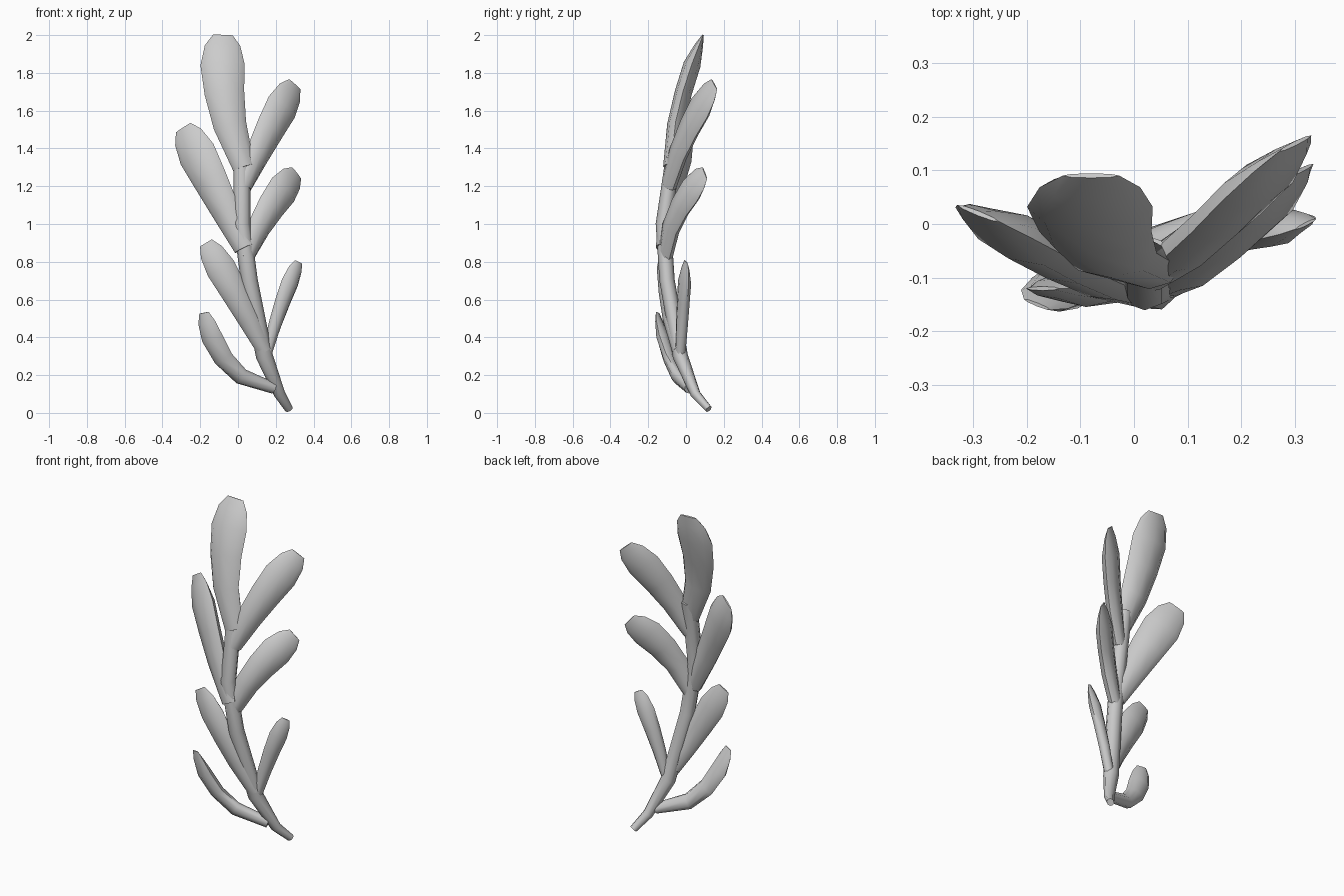
import bpy, bmesh, math
from mathutils import Vector

cube = bpy.data.objects.get("Cube")
if cube:
    bpy.data.objects.remove(cube)

grey = bpy.data.materials.new("plain grey")
grey.use_nodes = True
grey.diffuse_color = (0.6, 0.6, 0.6, 1)
grey.node_tree.nodes["Principled BSDF"].inputs["Base Color"].default_value = grey.diffuse_color

SIDES = 8
# Leaf profile: position along the leaf, share of width, share of thickness
LEAF_PROFILE = [(0, 0.5, 0.9), (0.35, 0.75, 1), (0.6, 0.9, 1),
                (0.8, 1, 1), (0.93, 0.8, 0.5), (1, 0.45, 0.1)]


def loft(name, points, widths, depths, facing):
    """Join elliptical rings along the points into a smooth closed tube."""
    bm = bmesh.new()
    loops = []
    last = len(points) - 1
    for i, (point, width, depth) in enumerate(zip(points, widths, depths)):
        along = (points[min(i + 1, last)] - points[max(i - 1, 0)]).normalized()
        side = along.cross(facing).normalized()
        front = side.cross(along)
        angles = [math.tau * k / SIDES for k in range(SIDES)]
        loops.append([bm.verts.new(point + side * math.cos(a) * width
                                   + front * math.sin(a) * depth) for a in angles])
    for low, high in zip(loops, loops[1:]):
        for k in range(SIDES):
            following = (k + 1) % SIDES
            bm.faces.new((low[k], low[following], high[following], high[k]))
    bm.faces.new(loops[0][::-1])
    bm.faces.new(loops[-1])
    bmesh.ops.recalc_face_normals(bm, faces=bm.faces)
    mesh = bpy.data.meshes.new(name)
    bm.to_mesh(mesh)
    bm.free()
    mesh.materials.append(grey)
    obj = bpy.data.objects.new(name, mesh)
    bpy.context.collection.objects.link(obj)
    bpy.ops.object.select_all(action="DESELECT")
    obj.select_set(True)
    bpy.context.view_layer.objects.active = obj
    bpy.ops.object.shade_smooth_by_angle(angle=math.radians(60))


def leaf(name, start, bend, tip, width, facing):
    """Sweep the shared leaf profile along a quadratic curve."""
    start, bend, tip = Vector(start), Vector(bend), Vector(tip)
    thickness = 0.02 + width * 0.22
    points = [start.lerp(bend, t).lerp(bend.lerp(tip, t), t) for t, w, d in LEAF_PROFILE]
    widths = [width * w for t, w, d in LEAF_PROFILE]
    depths = [thickness * d for t, w, d in LEAF_PROFILE]
    loft(name, points, widths, depths, facing)


FORWARD = Vector((0, -1, 0))
TURNED_LEFT = Vector((0.5, -1, 0))
TURNED_RIGHT = Vector((-0.4, -1, 0))

# Curved central stem, thinner towards its foot
stem_path = [Vector(p) for p in (
    (0.27, 0.12, 0.02), (0.22, 0.05, 0.1), (0.14, -0.03, 0.3),
    (0.06, -0.1, 0.7), (0.02, -0.12, 1), (0.02, -0.06, 1.4))]
stem_widths = [min(0.045, 0.02 + p.z * 0.1) for p in stem_path]
loft("stem", stem_path, stem_widths, [w * 0.9 for w in stem_widths], FORWARD)

# Broad leaf at the top
leaf("top_leaf", (0.03, -0.08, 1.3), (-0.1, -0.07, 1.6), (-0.08, 0.09, 2), 0.117, FORWARD)

# Leaves on the model's left, bending back
leaf("upper_left_leaf", (0.03, -0.09, 1.2), (0.12, -0.05, 1.43), (0.3, 0.15, 1.74), 0.095, TURNED_LEFT)
leaf("middle_left_leaf", (0.04, -0.11, 0.82), (0.12, -0.1, 1.05), (0.31, 0.1, 1.27), 0.09, TURNED_LEFT)
leaf("lower_left_leaf", (0.15, -0.03, 0.3), (0.2, -0.02, 0.52), (0.32, 0, 0.8), 0.05, TURNED_LEFT)

# Leaves on the model's right
leaf("upper_right_leaf", (0.03, -0.12, 0.87), (-0.1, -0.1, 1.15), (-0.29, 0.02, 1.51), 0.108, TURNED_RIGHT)
leaf("middle_right_leaf", (0.14, -0.04, 0.33), (0.04, -0.12, 0.55), (-0.17, -0.12, 0.9), 0.08, FORWARD)
leaf("lower_right_leaf", (0.19, 0.02, 0.13), (-0.09, -0.08, 0.16), (-0.18, -0.15, 0.53), 0.06, TURNED_RIGHT)
